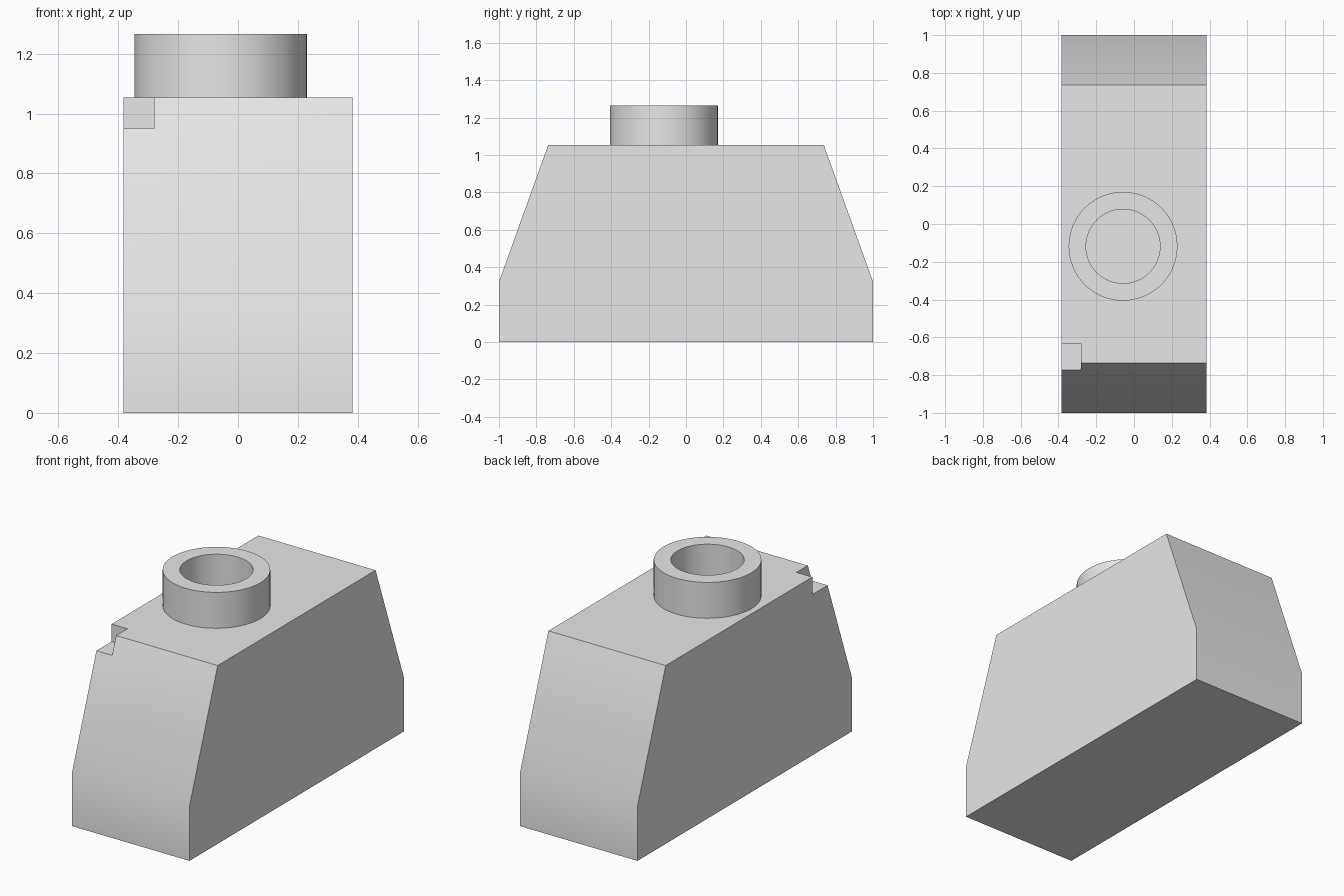
import bpy
import bmesh
import math

if "Cube" in bpy.data.objects:
    bpy.data.objects.remove(bpy.data.objects["Cube"], do_unlink=True)

grey = bpy.data.materials.new("plain_grey")
grey.use_nodes = True
grey.diffuse_color = (0.8, 0.8, 0.8, 1)
grey.node_tree.nodes["Principled BSDF"].inputs["Base Color"].default_value = (0.8, 0.8, 0.8, 1)

HALF_WIDTH = 0.383
TOP = 1.053


def finish(name, bm):
    """Turn a bmesh into a shaded, coloured object."""
    bmesh.ops.recalc_face_normals(bm, faces=bm.faces)
    mesh = bpy.data.meshes.new(name)
    bm.to_mesh(mesh)
    bm.free()
    mesh.materials.append(grey)
    obj = bpy.data.objects.new(name, mesh)
    bpy.context.collection.objects.link(obj)
    return obj


def smooth(obj):
    bpy.ops.object.select_all(action="DESELECT")
    obj.select_set(True)
    bpy.context.view_layer.objects.active = obj
    bpy.ops.object.shade_smooth_by_angle(angle=math.radians(30))


def extrude_x(name, profile, x0, x1):
    """Extrude a (y, z) profile from x0 to x1."""
    bm = bmesh.new()
    face = bm.faces.new([bm.verts.new((x0, y, z)) for y, z in profile])
    moved = bmesh.ops.extrude_face_region(bm, geom=[face])["geom"]
    verts = [v for v in moved if isinstance(v, bmesh.types.BMVert)]
    bmesh.ops.translate(bm, verts=verts, vec=(x1 - x0, 0, 0))
    return finish(name, bm)


# Body: block with sloped front and back shoulders
half = [(1, 0), (1, 0.322), (0.737, TOP)]
profile = half + [(-y, z) for y, z in reversed(half)]
body = extrude_x("body", profile, -HALF_WIDTH, HALF_WIDTH)

# Small corner notch at the top of the front right edge
notch = extrude_x("notch_cutter", [(-0.9, 0.95), (-0.632, 0.95), (-0.632, 1.2), (-0.9, 1.2)],
                  -0.5, -0.28)
cut = body.modifiers.new("notch", "BOOLEAN")
cut.operation = "DIFFERENCE"
cut.solver = "EXACT"
cut.object = notch
bpy.context.view_layer.objects.active = body
bpy.ops.object.modifier_apply(modifier=cut.name)
bpy.data.objects.remove(notch, do_unlink=True)
smooth(body)

# Hollow ring standing on the top face: a spun wall section
bm = bmesh.new()
section = [(0.288, TOP), (0.288, 1.265), (0.196, 1.265), (0.196, TOP)]
verts = [bm.verts.new((r, 0, z)) for r, z in section]
edges = [bm.edges.new(pair) for pair in zip(verts, verts[1:])]
bmesh.ops.spin(bm, geom=verts + edges, cent=(0, 0, 0), axis=(0, 0, 1),
               angle=math.tau, steps=64, use_merge=True)
bmesh.ops.remove_doubles(bm, verts=bm.verts, dist=0.0001)
ring = finish("top_ring", bm)
ring.location = (-0.058, -0.118, 0)
smooth(ring)
